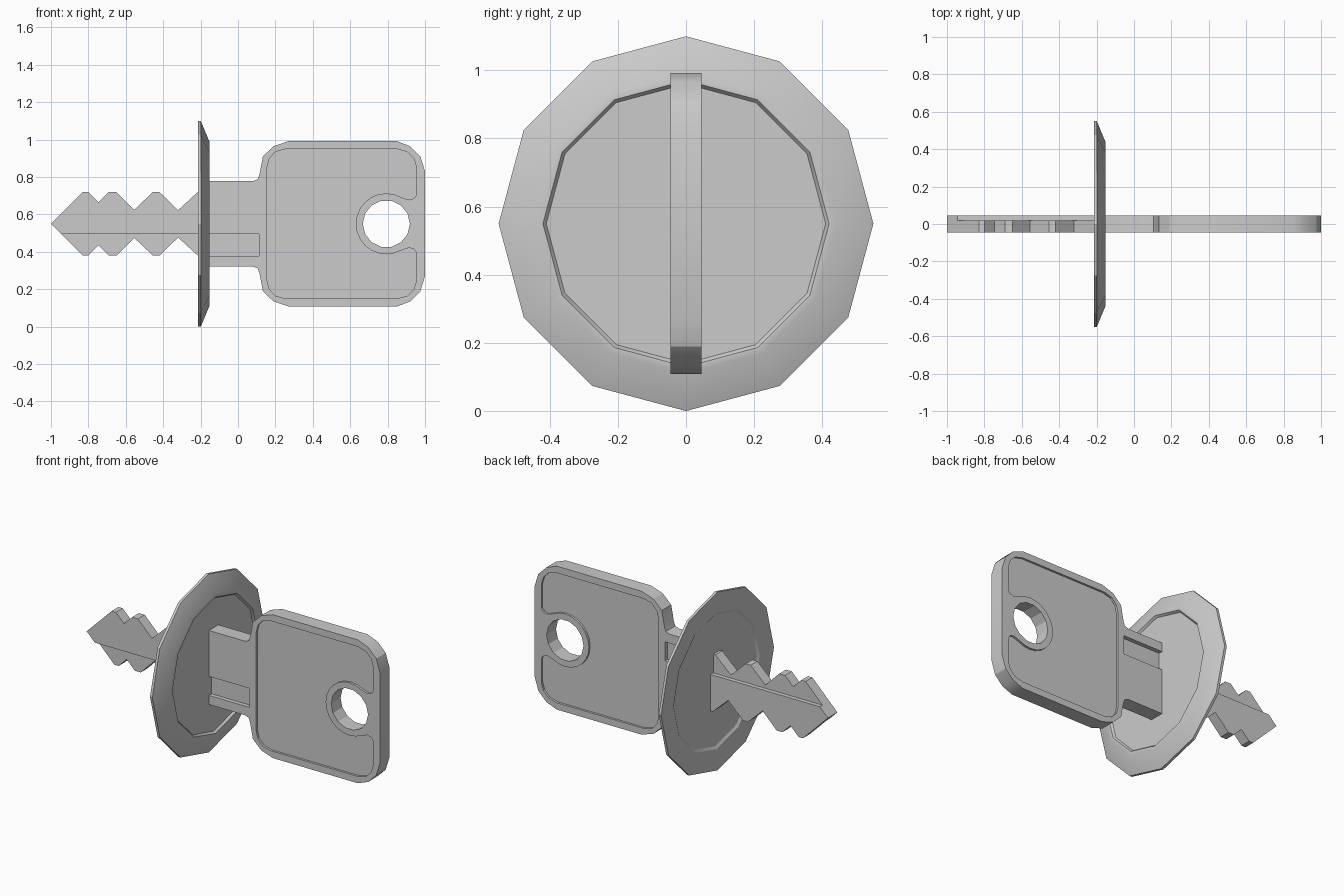
import bpy, bmesh
from math import sin, cos, pi, radians

if "Cube" in bpy.data.objects:
    bpy.data.objects.remove(bpy.data.objects["Cube"])

ZC = 0.55      # height of the key axis
T = 0.046      # half thickness of the key


def finish(name, bm):
    bmesh.ops.recalc_face_normals(bm, faces=bm.faces)
    me = bpy.data.meshes.new(name)
    bm.to_mesh(me)
    bm.free()
    ob = bpy.data.objects.new(name, me)
    bpy.context.collection.objects.link(ob)
    return ob


def prism(name, pts, y0, y1):
    """Extrude an (x, height above axis) outline from y0 to y1."""
    bm = bmesh.new()
    face = bm.faces.new([bm.verts.new((x, y0, ZC + h)) for x, h in pts])
    ext = bmesh.ops.extrude_face_region(bm, geom=[face])
    verts = [g for g in ext["geom"] if isinstance(g, bmesh.types.BMVert)]
    bmesh.ops.translate(bm, verts=verts, vec=(0, y1 - y0, 0))
    return finish(name, bm)


def mirrored(half):
    return half + [(x, -h) for x, h in reversed(half) if abs(h) > 1e-5]


def circle(cx, r, n):
    return [(cx + r * cos(2 * pi * i / n), r * sin(2 * pi * i / n)) for i in range(n)]


def rect(x0, x1, h0, h1):
    return [(x0, h0), (x1, h0), (x1, h1), (x0, h1)]


# Key body: toothed blade, shank and rounded head in one outline
key = prism("key", mirrored([
    (-1, 0), (-.83, .17), (-.80, .17), (-.745, .115), (-.69, .17), (-.65, .17),
    (-.555, .075), (-.455, .17), (-.42, .17), (-.32, .073), (-.215, .17), (-.18, .17),
    (-.18, .228), (.08, .228), (.105, .238), (.115, .265), (.133, .36), (.19, .415),
    (.27, .442), (.85, .442), (.92, .415), (.975, .36), (1, .28)]), -T, T)

# Head recess outline, wrapping around the raised hole collar
collar = [(.793 + .163 * cos(radians(a)), .163 * sin(radians(a))) for a in range(60, 181, 15)]
panel = mirrored([(.155, .30), (.168, .35), (.20, .385), (.255, .40), (.85, .40),
                  (.905, .385), (.94, .35), (.955, .30), (.955, .155), (.94, .135),
                  (.915, .128)] + collar)

# Cutters: ring hole, head recess and blade groove on each side
cutters = [prism("hole_cutter", circle(.793, .126, 14), -.2, .2)]
for s in (-1, 1):
    cutters.append(prism("panel_cutter", panel, s * (T - .013), s * .1))
    lo, hi = sorted((s * .055, s * .172))
    cutters.append(prism("groove_cutter", rect(-1.1, .112, lo, hi), s * .02, s * .1))
for c in cutters:
    c.hide_render = True
    mod = key.modifiers.new("cut", 'BOOLEAN')
    mod.operation = 'DIFFERENCE'
    mod.solver = 'EXACT'
    mod.object = c
dg = bpy.context.evaluated_depsgraph_get()
mesh = bpy.data.meshes.new_from_object(key.evaluated_get(dg))
key.modifiers.clear()
key.data = mesh
for c in cutters:
    bpy.data.objects.remove(c)

# Twelve-sided escutcheon disc: lathed (x, radius) profile with shallow recesses
profile = [(-.200, 0), (-.200, .405), (-.209, .42), (-.215, .55), (-.199, .55),
           (-.153, .44), (-.153, .42), (-.166, .41), (-.166, 0)]
bm = bmesh.new()
N = 12
rings = [[bm.verts.new((x, r * sin(2 * pi * i / N), ZC + r * cos(2 * pi * i / N)))
          for i in range(N)] for x, r in profile if r > 0]
for a, b in zip(rings, rings[1:]):
    for i in range(N):
        j = (i + 1) % N
        bm.faces.new((a[i], a[j], b[j], b[i]))
bm.faces.new(rings[0])
bm.faces.new(rings[-1])
disc = finish("lock_disc", bm)

for ob in (key, disc):
    bpy.ops.object.select_all(action='DESELECT')
    ob.select_set(True)
    bpy.context.view_layer.objects.active = ob
    bpy.ops.object.shade_smooth_by_angle(angle=radians(25))
